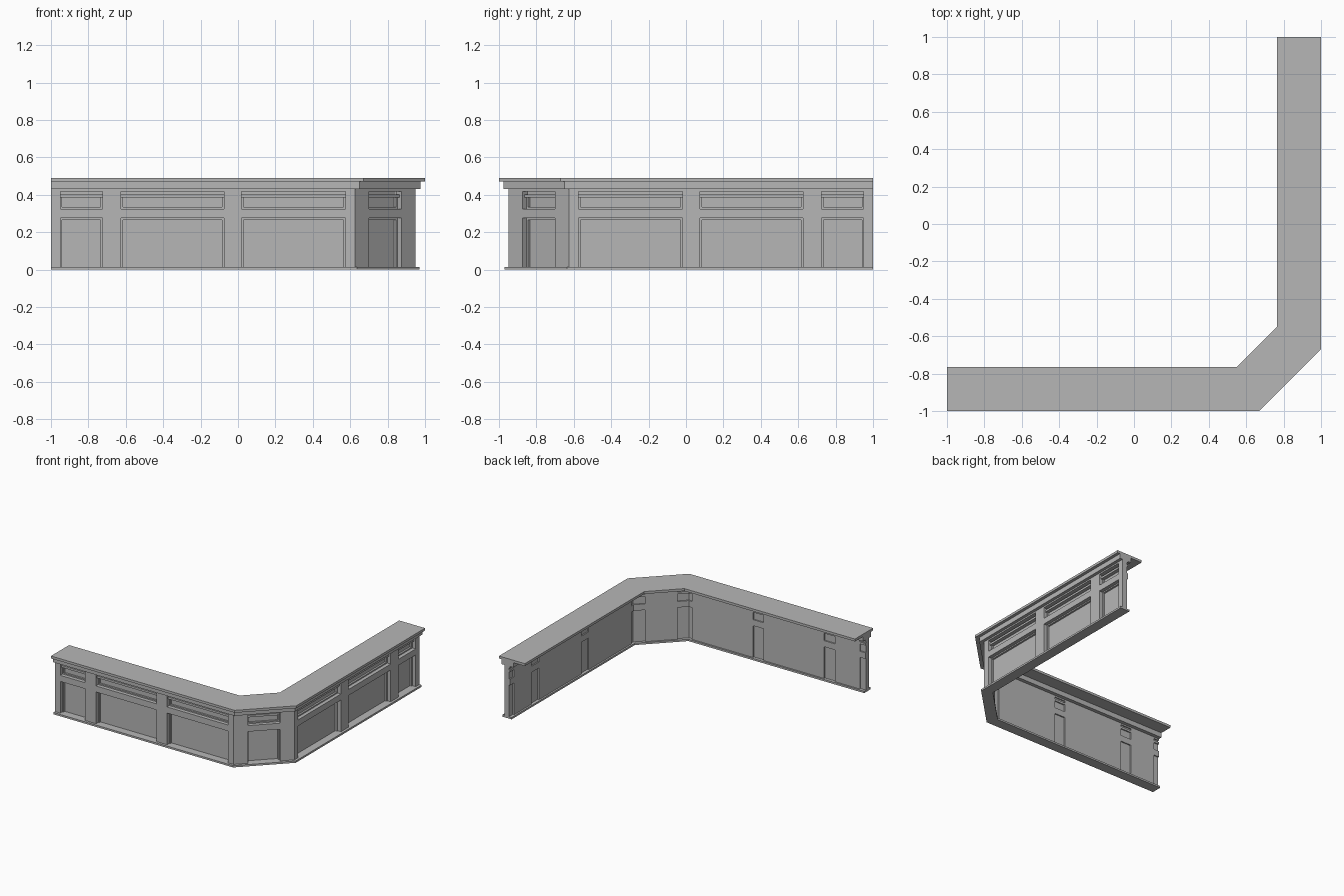
import bpy
import bmesh
import math
from mathutils import Vector

if "Cube" in bpy.data.objects:
    bpy.data.objects.remove(bpy.data.objects["Cube"], do_unlink=True)

grey = bpy.data.materials.new("plain grey")
grey.use_nodes = True
colour = (0.47, 0.47, 0.47, 1)
grey.diffuse_color = colour
grey.node_tree.nodes["Principled BSDF"].inputs["Base Color"].default_value = colour

MITER = math.tan(math.radians(22.5))
FACE, CORNER = 0.95, 0.625      # front plane of the body and start of its chamfer
ARM = 1 + CORNER
CHAMFER = (FACE - CORNER) * math.sqrt(2)
THICK = 0.05


def prism(bm, outline, z0, z1):
    """Upright solid over a flat outline."""
    low = [bm.verts.new((x, y, z0)) for x, y in outline]
    high = [bm.verts.new((x, y, z1)) for x, y in outline]
    bm.faces.new(low[::-1])
    bm.faces.new(high)
    n = len(low)
    for i in range(n):
        j = (i + 1) % n
        bm.faces.new((low[i], low[j], high[j], high[i]))


def finish(name, bm):
    bmesh.ops.recalc_face_normals(bm, faces=bm.faces[:])
    mesh = bpy.data.meshes.new(name)
    bm.to_mesh(mesh)
    bm.free()
    mesh.materials.append(grey)
    bpy.context.collection.objects.link(bpy.data.objects.new(name, mesh))


def strip(name, outer, inner, z0, z1):
    """Continuous band around the corner; outer and inner are (plane, chamfer start)."""
    def line(plane, start):
        return [(-1, -plane), (start, -plane), (plane, -start), (plane, 1)]
    bm = bmesh.new()
    prism(bm, line(*outer) + line(*inner)[::-1], z0, z1)
    finish(name, bm)


class Wall:
    """One straight run of the body, with distances along it and depths into it."""

    def __init__(self, origin, along, inward, length, openings, miter_start, miter_end):
        self.origin, self.along, self.inward = Vector(origin), Vector(along), Vector(inward)
        self.length, self.openings = length, openings
        self.miters = miter_start, miter_end

    def board(self, bm, a, b, d0, d1, z0, z1):
        def point(u, d):
            if u == 0 and self.miters[0]:
                u += d * MITER
            if u == self.length and self.miters[1]:
                u -= d * MITER
            return tuple(self.origin + self.along * u + self.inward * d)
        prism(bm, [point(a, d0), point(b, d0), point(b, d1), point(a, d1)], z0, z1)

    def stiles(self):
        edges = [0] + [u for pair in self.openings for u in pair] + [self.length]
        return list(zip(edges[::2], edges[1::2]))


bays = [(0.05, 0.275), (0.375, 0.925), (1.02, 1.575)]
mirrored = [(ARM - b, ARM - a) for a, b in reversed(bays)]
h = math.sqrt(0.5)
walls = [
    Wall((-1, -FACE), (1, 0), (0, 1), ARM, bays, False, True),
    Wall((CORNER, -FACE), (h, h), (-h, h), CHAMFER, [(0.108, CHAMFER - 0.108)], True, True),
    Wall((FACE, -CORNER), (0, 1), (-1, 0), ARM, mirrored, True, False),
]

# Bands that run the whole way round
strip("counter_top", (1, 0.67), (0.765, 0.55), 0.47, 0.49)
strip("apron", (0.975, 0.65), (0.87, 0.592), 0.43, 0.47)
strip("plinth", (0.97, 0.635), (0.885, 0.598), 0, 0.015)

BASE, MID0, MID1, TOP = 0.015, 0.275, 0.325, 0.43
BAR0, BAR1, LIP = 0.385, 0.402, 0.418
RAILS = [(MID0, MID1), (BAR0, BAR1), (LIP, TOP)]
EDGE = 0.01

# Upright stiles, with the rails crossing behind them
bm = bmesh.new()
for wall in walls:
    for a, b in wall.stiles():
        wall.board(bm, a, b, 0, THICK - 0.01, BASE, TOP)
        for z0, z1 in RAILS:
            wall.board(bm, a, b, THICK - 0.01, THICK, z0, z1)
finish("stiles", bm)

# Cross rails and the set-back bar in the upper openings
bm = bmesh.new()
for wall in walls:
    for a, b in wall.openings:
        wall.board(bm, a, b, 0, THICK, MID0, MID1)
        wall.board(bm, a, b, 0, THICK, LIP, TOP)
        wall.board(bm, a, b, 0.015, THICK, BAR0, BAR1)
finish("cross_rails", bm)

# Thin back panels
bm = bmesh.new()
for wall in walls:
    for a, b in wall.openings:
        wall.board(bm, a, b, THICK - 0.005, THICK + 0.001, BASE, TOP)
finish("back_panels", bm)

# Narrow moulding around each recess
bm = bmesh.new()
front, back = THICK - 0.02, THICK - 0.005
for wall in walls:
    for a, b in wall.openings:
        for z0, z1 in ((BASE, MID0), (MID1, BAR0)):
            wall.board(bm, a, a + EDGE, front, back, z0, z1)
            wall.board(bm, b - EDGE, b, front, back, z0, z1)
        wall.board(bm, a + EDGE, b - EDGE, front, back, MID0 - EDGE, MID0)
        wall.board(bm, a + EDGE, b - EDGE, front, back, MID1, MID1 + EDGE)
finish("panel_mouldings", bm)
